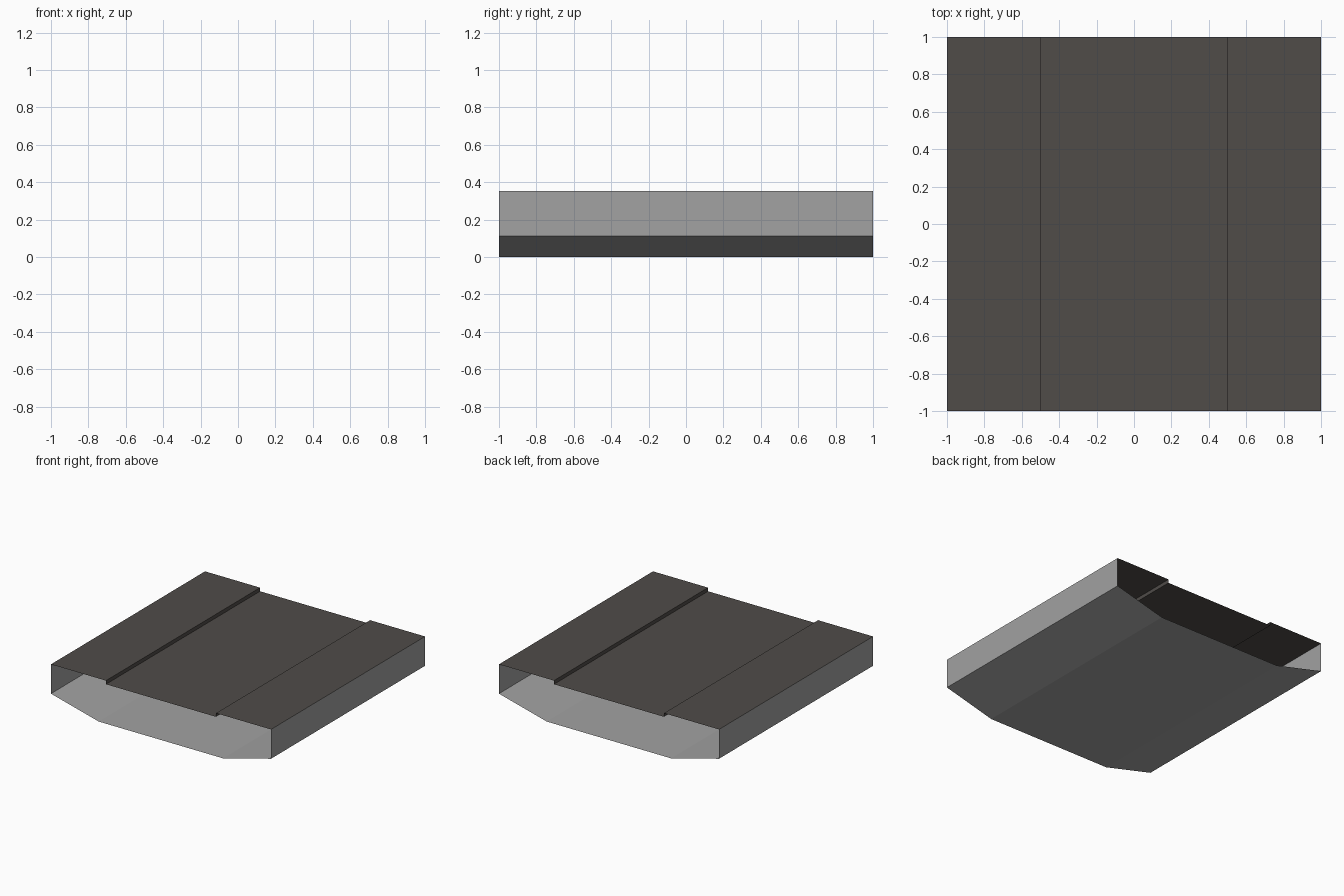
import bpy

if "Cube" in bpy.data.objects:
    bpy.data.objects.remove(bpy.data.objects["Cube"])


def material(name, rgb):
    m = bpy.data.materials.new(name)
    m.diffuse_color = (*rgb, 1)
    m.use_nodes = True
    m.node_tree.nodes["Principled BSDF"].inputs["Base Color"].default_value = m.diffuse_color
    return m


grey = material("light grey", (0.36, 0.36, 0.36))
dark = material("dark warm grey", (0.08, 0.072, 0.066))


def strip(name, profile, mat):
    """Sweep an open (x, z) profile along y as a single-skin sheet."""
    n = len(profile)
    verts = [(x, y, z) for y in (-1, 1) for x, z in profile]
    faces = [(i, i + 1, n + i + 1, n + i) for i in range(n - 1)]
    mesh = bpy.data.meshes.new(name)
    mesh.from_pydata(verts, [], faces)
    mesh.materials.append(mat)
    ob = bpy.data.objects.new(name, mesh)
    bpy.context.collection.objects.link(ob)
    return ob


TOP, SIDE, STEP = 0.354, 0.113, 0.03

# Open-ended trough: side walls, sloped chines and flat bottom
strip("trough_shell", [(-1, TOP), (-1, SIDE), (-0.565, 0),
                       (0.565, 0), (1, SIDE), (1, TOP)], grey)

# Deck with a shallow recessed centre channel (right to left, so normals face up)
deck = strip("recessed_deck", [(-1, TOP), (-0.5, TOP), (-0.5, TOP - STEP),
                               (0.5, TOP - STEP), (0.5, TOP), (1, TOP)], dark)

# Make the shell normals face outward and the deck normals face up
for ob in bpy.data.objects:
    up = ob.data.polygons[len(ob.data.polygons) // 2].normal.z > 0
    if up != (ob is deck or ob.name == "recessed_deck"):
        ob.data.flip_normals()
